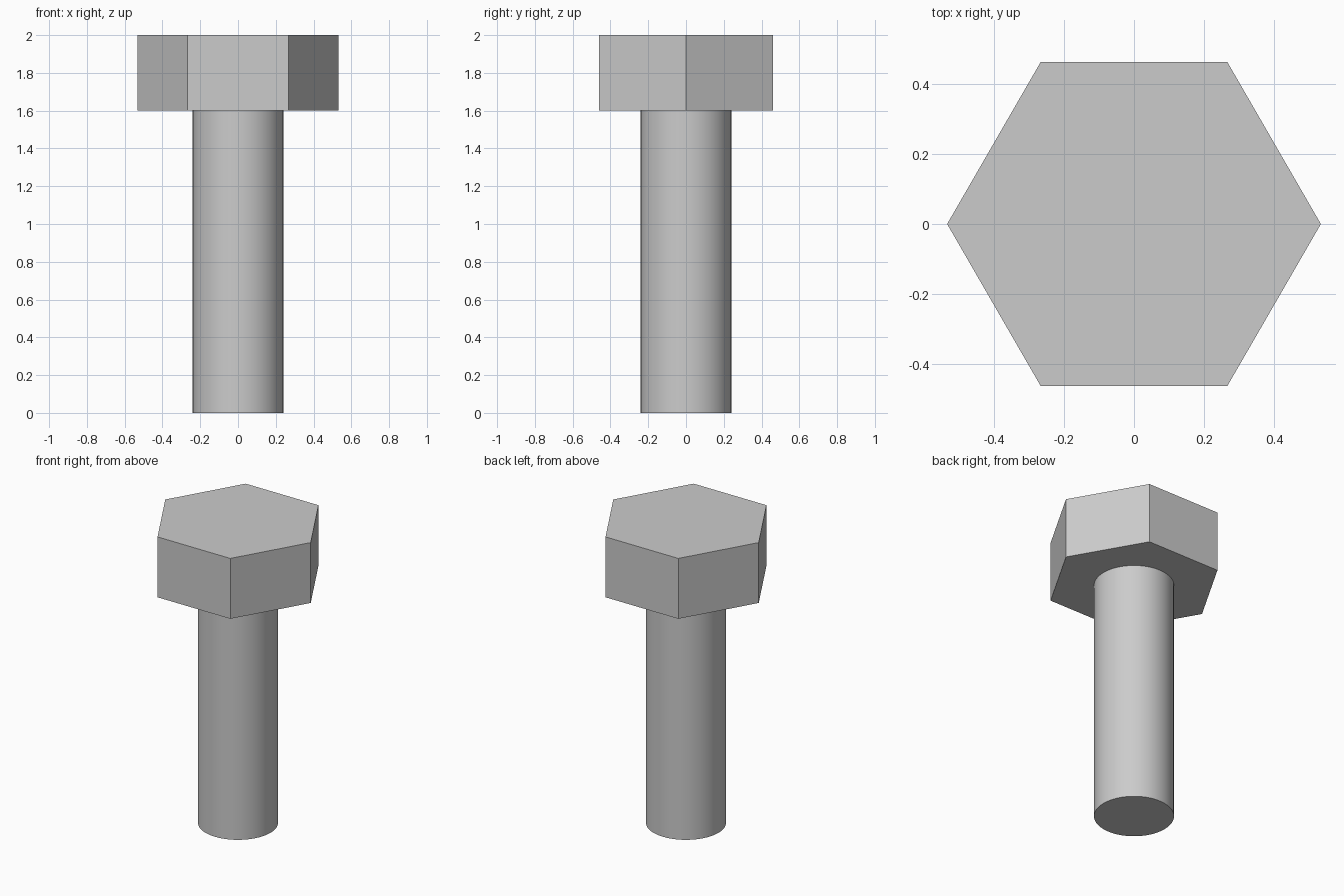
import bpy
import bmesh
from math import cos, sin, tau, radians

cube = bpy.data.objects.get("Cube")
if cube:
    bpy.data.objects.remove(cube, do_unlink=True)

# Plain steel grey
steel = bpy.data.materials.new("steel_grey")
steel.use_nodes = True
GREY = (0.6, 0.6, 0.6, 1)
steel.diffuse_color = GREY
steel.node_tree.nodes["Principled BSDF"].inputs["Base Color"].default_value = GREY


def prism(name, sides, radius, bottom, top):
    """Upright regular prism with its first corner on +x."""
    bm = bmesh.new()
    ring = [bm.verts.new((radius * cos(tau * i / sides),
                          radius * sin(tau * i / sides), bottom))
            for i in range(sides)]
    base = bm.faces.new(ring)
    lid = bmesh.ops.extrude_face_region(bm, geom=[base], use_keep_orig=True)
    bmesh.ops.translate(bm, vec=(0, 0, top - bottom),
                        verts=[v for v in lid["geom"]
                               if isinstance(v, bmesh.types.BMVert)])
    bmesh.ops.recalc_face_normals(bm, faces=bm.faces)
    mesh = bpy.data.meshes.new(name)
    bm.to_mesh(mesh)
    bm.free()
    mesh.materials.append(steel)
    obj = bpy.data.objects.new(name, mesh)
    bpy.context.collection.objects.link(obj)
    return obj


# Hexagonal head, flat faces front and back
prism("hex_head", 6, 0.533, 1.6, 2.0)

# Smooth round shank
shank = prism("shank", 64, 0.24, 0.0, 1.6)
bpy.ops.object.select_all(action="DESELECT")
shank.select_set(True)
bpy.context.view_layer.objects.active = shank
bpy.ops.object.shade_smooth_by_angle(angle=radians(30))
